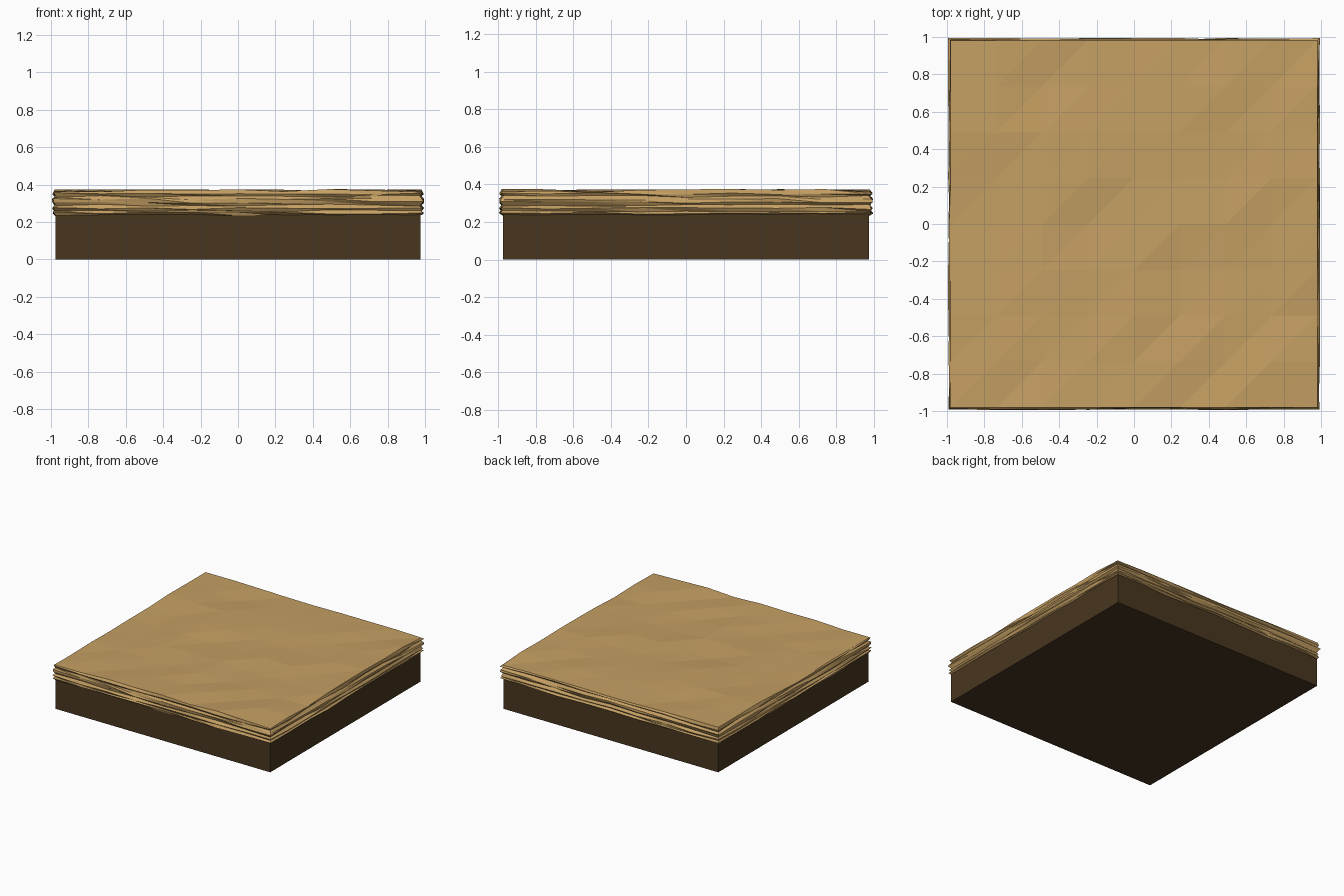
import bpy, bmesh, random
from mathutils import Vector

if "Cube" in bpy.data.objects:
    bpy.data.objects.remove(bpy.data.objects["Cube"])

random.seed(4)
N = 8            # grid cells per side
H = 0.98         # half width of the slab


def material(name, rgb):
    m = bpy.data.materials.new(name)
    m.diffuse_color = (*rgb, 1)
    m.use_nodes = True
    m.node_tree.nodes["Principled BSDF"].inputs["Base Color"].default_value = m.diffuse_color
    return m


def finish(bm, name, mat):
    bmesh.ops.recalc_face_normals(bm, faces=bm.faces)
    me = bpy.data.meshes.new(name)
    bm.to_mesh(me)
    bm.free()
    me.materials.append(mat)
    ob = bpy.data.objects.new(name, me)
    bpy.context.collection.objects.link(ob)


tan = material("sand_tan", (0.56, 0.35, 0.125))
dark = material("dark_earth", (0.065, 0.037, 0.014))

# Dark base block
bm = bmesh.new()
bmesh.ops.create_cube(bm, size=1)
for v in bm.verts:
    v.co = Vector((v.co.x * 1.95, v.co.y * 1.95, (v.co.z + 0.5) * 0.25))
finish(bm, "base_block", dark)

# Uneven top surface, each cell split along the same diagonal
bm = bmesh.new()
step = 2 * H / N
grid = [[bm.verts.new((-H + i * step, -H + j * step,
                       0.367 + random.uniform(-0.009, 0.009)))
         for j in range(N + 1)] for i in range(N + 1)]
for i in range(N):
    for j in range(N):
        a, b = grid[i][j], grid[i + 1][j]
        c, d = grid[i + 1][j + 1], grid[i][j + 1]
        bm.faces.new((a, b, c))
        bm.faces.new((a, c, d))

# Layered ragged edge: rings (height, outward offset) below the rim
rim = ([grid[i][0] for i in range(N)] + [grid[N][j] for j in range(N)] +
       [grid[i][N] for i in range(N, 0, -1)] + [grid[0][j] for j in range(N, 0, -1)])
layers = [(0.352, 0.008), (0.336, -0.004), (0.322, 0.010), (0.305, 0.008),
          (0.290, -0.005), (0.272, 0.009), (0.260, -0.003),
          (0.248, 0.010), (0.238, -0.006)]


def outward(v):
    s = lambda t: (t > H - 0.001) - (t < -H + 0.001)
    return Vector((s(v.co.x), s(v.co.y), 0))


normals = [outward(v) for v in rim]
ring = rim
for z, off in layers:
    new = []
    for v, n in zip(rim, normals):
        p = v.co + n * (off + random.uniform(-0.006, 0.006))
        p.z = z + random.uniform(-0.006, 0.006)
        new.append(bm.verts.new(p))
    for k in range(len(rim)):
        m = (k + 1) % len(rim)
        bm.faces.new((ring[k], new[k], new[m]))
        bm.faces.new((ring[k], new[m], ring[m]))
    ring = new
bm.faces.new(ring)       # underside, hidden in the base
finish(bm, "layered_top", tan)
